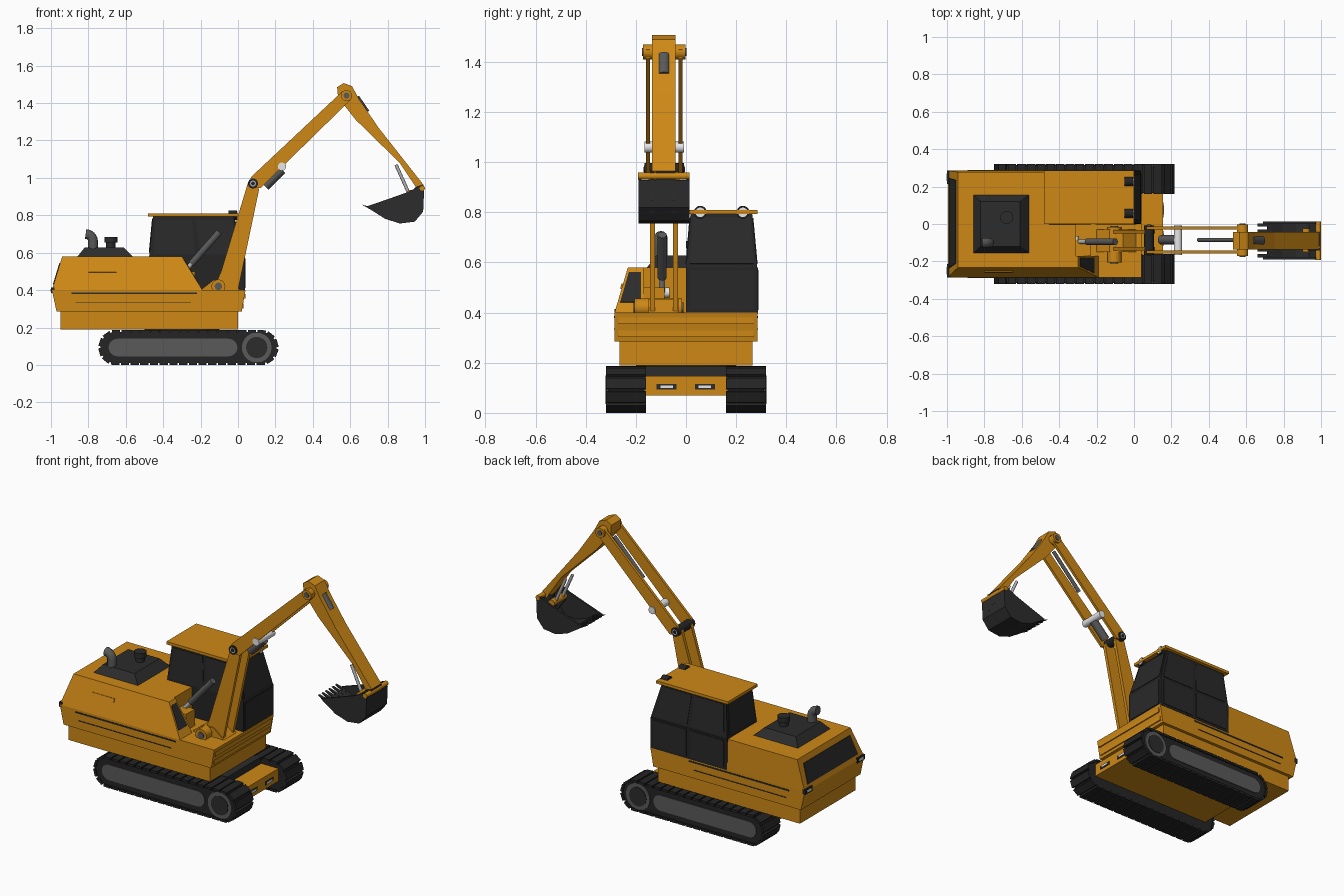
import bpy, bmesh, math
from mathutils import Vector

if "Cube" in bpy.data.objects:
    bpy.data.objects.remove(bpy.data.objects["Cube"])


def material(name, rgb):
    m = bpy.data.materials.new(name)
    m.use_nodes = True
    m.diffuse_color = (*rgb, 1)
    m.node_tree.nodes["Principled BSDF"].inputs["Base Color"].default_value = (*rgb, 1)
    return m


ORANGE = material("orange paint", (.62, .25, .008))
DARK = material("dark steel", (.025, .025, .025))
RUBBER = material("track black", (.018, .018, .018))
GLASS = material("tinted glass", (.022, .022, .022))
GREY = material("grey metal", (.1, .1, .1))
SILVER = material("silver", (.45, .45, .45))
WHITE = material("white", (.8, .8, .8))


def finish(name, bm, mat):
    bmesh.ops.recalc_face_normals(bm, faces=bm.faces)
    me = bpy.data.meshes.new(name)
    bm.to_mesh(me)
    bm.free()
    me.materials.append(mat)
    ob = bpy.data.objects.new(name, me)
    bpy.context.collection.objects.link(ob)
    return ob


def panel(name, corners, mat, t=.006):
    """Thin plate on a polygon, grown equally to both sides."""
    bm = bmesh.new()
    f = bm.faces.new([bm.verts.new(c) for c in corners])
    f.normal_update()
    n = f.normal.copy()
    bmesh.ops.translate(bm, verts=bm.verts, vec=-n * t / 2)
    new = bmesh.ops.extrude_face_region(bm, geom=[f])["geom"]
    bmesh.ops.translate(bm, verts=[v for v in new if isinstance(v, bmesh.types.BMVert)], vec=n * t)
    return finish(name, bm, mat)


def prism(name, pts, y0, y1, mat):
    """Side profile (x, z) extruded across y."""
    y = (y0 + y1) / 2
    return panel(name, [(x, y, z) for x, z in pts], mat, abs(y1 - y0))


def loft(name, low, high, mat):
    """Block between two rectangles (x0, x1, y0, y1, z)."""
    bm = bmesh.new()
    rings = [[bm.verts.new(p) for p in ((a, c, z), (b, c, z), (b, d, z), (a, d, z))]
             for a, b, c, d, z in (low, high)]
    bm.faces.new(rings[0])
    bm.faces.new(rings[1])
    for i in range(4):
        j = (i + 1) % 4
        bm.faces.new((rings[0][i], rings[0][j], rings[1][j], rings[1][i]))
    return finish(name, bm, mat)


def box(name, x0, x1, y0, y1, z0, z1, mat):
    return loft(name, (x0, x1, y0, y1, z0), (x0, x1, y0, y1, z1), mat)


def rod(name, a, b, r, mat, n=20):
    a, b = Vector(a), Vector(b)
    bm = bmesh.new()
    bmesh.ops.create_cone(bm, cap_ends=True, segments=n, radius1=r, radius2=r, depth=(b - a).length)
    for f in bm.faces:
        f.smooth = len(f.verts) == 4
    for e in bm.edges:
        e.smooth = all(f.smooth for f in e.link_faces)
    ob = finish(name, bm, mat)
    ob.location = (a + b) / 2
    ob.rotation_euler = (b - a).to_track_quat('Z', 'Y').to_euler()
    return ob


def pin(name, x, z, y0, y1, r, mat):
    return rod(name, (x, y0, z), (x, y1, z), r, mat)


def stadium(x0, x1, z, r, n=10):
    arc = [math.pi * (i / n - .5) for i in range(n + 1)]
    return ([(x1 + r * math.cos(a), z + r * math.sin(a)) for a in arc]
            + [(x0 - r * math.cos(a), z - r * math.sin(a)) for a in arc])


# Tracks: belt, shoes, side frame and drive wheel
X0, X1, ZC, R = -.652, .122, .093, .084
for s, side in ((1, "left"), (-1, "right")):
    prism(side + "_track_belt", stadium(X0, X1, ZC, R), s * .165, s * .312, RUBBER)
    straight, arc = X1 - X0, math.pi * R
    total, count = 2 * (straight + arc), 40
    for i in range(count):
        d = total * i / count
        if d < straight:
            c, a = (X0 + d, ZC + R), math.pi / 2
        elif d < straight + arc:
            a = math.pi / 2 - (d - straight) / R
            c = (X1 + R * math.cos(a), ZC + R * math.sin(a))
        elif d < 2 * straight + arc:
            c, a = (X1 - (d - straight - arc), ZC - R), -math.pi / 2
        else:
            a = -math.pi / 2 - (d - 2 * straight - arc) / R
            c = (X0 + R * math.cos(a), ZC + R * math.sin(a))
        shoe = box(side + "_track_shoe", -.006, .009, -.08, .08, -.022, .022, RUBBER)
        shoe.location = (c[0], s * .24, c[1])
        shoe.rotation_euler = (0, -a, 0)
    prism(side + "_track_frame", stadium(-.645, -.05, ZC, .047), s * .2, s * .316, GREY)
    pin(side + "_drive_wheel", .1, ZC, s * .2, s * .318, .08, GREY)
    pin(side + "_drive_hub", .1, ZC, s * .2, s * .321, .057, DARK)

# Undercarriage
box("chassis", -.68, .155, -.17, .17, .07, .147, ORANGE)
rod("turntable", (-.3, 0, .14), (-.3, 0, .2), .2, DARK, 32)
box("turntable_plate", -.6, .04, -.16, .16, .147, .188, DARK)
for y in (-.077, .075):
    box("tow_slot", .15, .158, y - .04, y + .04, .093, .115, DARK)
    box("tow_plate", .155, .161, y - .025, y + .025, .099, .109, WHITE)

# Upper body
box("lower_body", -.95, 0, -.266, .266, .19, .287, ORANGE)
prism("body_band", [(-.97, .285), (.02, .285), (.04, .4), (-.995, .4)], -.285, .285, ORANGE)
loft("engine_hood", (-.995, -.31, -.285, .285, .4), (-.94, -.31, -.232, .278, .58), ORANGE)
loft("right_hood_nose", (-.32, -.19, -.285, -.17, .4), (-.32, -.3, -.232, -.17, .58), ORANGE)
panel("nose_window", [(-.215, -.263, .44), (-.215, -.18, .44), (-.288, -.18, .56), (-.288, -.228, .56)], DARK)
box("hood_step", -.33, -.23, -.17, -.085, .4, .5, ORANGE)
for s in (1, -1):
    y = s * .285
    box("side_groove", -.89, -.22, y - .003, y + .003, .378, .386, DARK)
    box("side_crease", -.87, -.25, y - .003, y + .003, .333, .337, DARK)
    box("tail_light_case", -1, -.98, s * .25 - .035, s * .25 + .035, .385, .415, RUBBER)
    box("tail_light", -1.002, -.998, s * .25 - .02, s * .25 + .02, .393, .407, WHITE)
for z in (.315, .367):
    box("front_rib", 0, .025 + (z - .285) * .17, -.27, .27, z - .013, z + .013, ORANGE)
panel("side_hatch", [(-.8, -.259, .495), (-.65, -.259, .495), (-.65, -.253, .515), (-.8, -.253, .515)], ORANGE, .008)
panel("rear_grille", [(-.987, -.235, .43), (-.987, .245, .43), (-.952, .235, .545), (-.952, -.21, .545)], DARK)

# Engine cover, air intake and exhaust
loft("engine_cover", (-.86, -.56, -.157, .157, .578), (-.82, -.61, -.12, .12, .627), DARK)
rod("air_intake", (-.68, .035, .62), (-.68, .035, .665), .025, DARK)
rod("air_intake_cap", (-.68, .035, .655), (-.68, .035, .685), .035, DARK)
curve = bpy.data.curves.new("exhaust_pipe", 'CURVE')
curve.dimensions = '3D'
curve.bevel_depth, curve.bevel_resolution, curve.use_fill_caps = .026, 4, True
path = curve.splines.new('POLY')
bend = [(-.775, .61)] + [(-.815 + .04 * math.cos(t * .26), .66 + .04 * math.sin(t * .26)) for t in range(7)]
path.points.add(len(bend) - 1)
for p, (x, z) in zip(path.points, bend):
    p.co = (x, -.1, z, 1)
curve.materials.append(GREY)
bpy.context.collection.objects.link(bpy.data.objects.new("exhaust_pipe", curve))

# Cab
low = (-.475, .037, 0, .284, .58)
high = (-.455, -.025, .018, .264, .795)
box("cab_base", -.475, .037, 0, .287, .395, .58, RUBBER)
loft("cab_top", low, high, RUBBER)
box("cab_roof", -.48, 0, 0, .285, .793, .81, ORANGE)


def side_window(a, b, which):
    """Glass between fractions a and b of the cab length."""
    bottom = [Vector((low[0] + (low[1] - low[0]) * t, low[which], .58)) for t in (a, b)]
    top = [Vector((high[0] + (high[1] - high[0]) * t, high[which], .795)) for t in (a, b)]
    panel("side_window", [bottom[0].lerp(top[0], .06), bottom[1].lerp(top[1], .06),
                          bottom[1].lerp(top[1], .92), bottom[0].lerp(top[0], .92)], GLASS)


for a, b in ((.04, .48), (.53, .96)):
    side_window(a, b, 3)
    side_window(a, b, 2)
    box("door_panel", -.475 + a * .512, -.475 + b * .512, .284, .29, .41, .57, GLASS)
panel("windscreen", [(.033, .015, .595), (.033, .27, .595), (-.02, .255, .78), (-.02, .028, .78)], GLASS)
box("lower_windscreen", .034, .04, .015, .27, .41, .57, GLASS)
panel("rear_window", [(-.474, .02, .6), (-.474, .265, .6), (-.457, .25, .78), (-.457, .03, .78)], GLASS)
for y in (.057, .227):
    rod("work_light", (-.05, y, .8), (-.005, y, .8), .026, RUBBER)
    rod("work_light_lens", (-.02, y, .8), (-.002, y, .8), .019, WHITE)

# Boom: paired plates, pins and lift ram
prism("boom_bracket", [(-.2, .4), (.01, .4), (-.06, .455), (-.13, .455)], -.15, -.03, ORANGE)
pin("boom_foot_tube", -.105, .42, -.205, -.015, .037, ORANGE)
pin("boom_foot_pin", -.105, .42, -.21, -.01, .02, GREY)
lower = [(-.13, .41), (0, .4), (.112, .935), (.1, .985), (.055, .98), (-.09, .5)]
upper = [(.055, .955), (.12, .945), (.6, 1.415), (.61, 1.45), (.585, 1.47), (.555, 1.46), (.07, 1.005)]
for y in (-.133, -.042):
    prism("lower_boom_plate", lower, y - .01, y + .01, ORANGE)
for y in (-.151, -.022):
    prism("upper_boom_plate", upper, y - .008, y + .008, ORANGE)
pin("boom_knuckle", .08, .97, -.165, -.008, .027, RUBBER)
pin("boom_knuckle_ring", .08, .97, -.167, -.006, .016, SILVER)
pin("boom_knuckle_centre", .08, .97, -.169, -.004, .01, RUBBER)
rod("lift_ram", (-.25, -.095, .54), (-.1, -.095, .71), .018, GREY)
rod("lift_ram_rod", (-.32, -.095, .46), (-.25, -.095, .54), .012, SILVER)
pin("lift_ram_mount", -.315, .48, -.125, -.065, .02, WHITE)

# Arm ram
pin("arm_ram_pin", .235, 1.06, -.165, -.008, .022, WHITE)
rod("arm_ram_barrel", (.145, -.085, .955), (.235, -.085, 1.045), .025, GREY)
rod("arm_ram_rod", (.345, -.085, 1.2), (.54, -.085, 1.4), .011, GREY)

# Arm and bucket linkage
prism("arm", [(.535, 1.43), (.53, 1.485), (.565, 1.507), (.61, 1.49), (.645, 1.425), (.75, 1.27),
              (.99, .965), (.965, .93), (.865, 1.08), (.63, 1.31)], -.135, -.042, ORANGE)
pin("arm_pivot", .58, 1.44, -.172, -.002, .03, ORANGE)
pin("arm_pivot_pin", .58, 1.44, -.176, .002, .016, GREY)
rod("bucket_ram_barrel", (.625, -.088, 1.425), (.68, -.088, 1.345), .026, GREY)
for y in (-.12, -.055):
    rod("bucket_ram_rod", (.845, y, 1.07), (.91, y, .925), .009, SILVER)
pin("linkage_pin", .92, .915, -.15, -.025, .02, ORANGE)
pin("bucket_pin", .985, .945, -.192, .014, .014, ORANGE)

# Bucket: curved shell, cheeks and teeth
outer = [(.71, .83), (.785, .782), (.865, .756), (.945, .766), (.99, .82), (.995, .93)]
inner = [(.978, .925), (.972, .828), (.935, .785), (.867, .773), (.79, .8), (.715, .845)]
prism("bucket_shell", outer + inner, -.185, .01, DARK)
for y in (-.183, .007):
    prism("bucket_cheek", [(.69, .848)] + outer + [(.97, .955), (.91, .925), (.84, .9)], y - .006, y + .006, DARK)
for i in range(6):
    y = -.17 + i * .033
    prism("bucket_tooth", [(.66, .858), (.72, .824), (.74, .835)], y - .009, y + .009, DARK)
for y in (-.135, -.05):
    prism("bucket_ear", [(.9, .9), (.975, .8), (.993, .85), (.993, .965), (.955, .955)], y - .008, y + .008, DARK)
box("bucket_ear_bridge", .965, .993, -.12, -.055, .88, .965, DARK)
